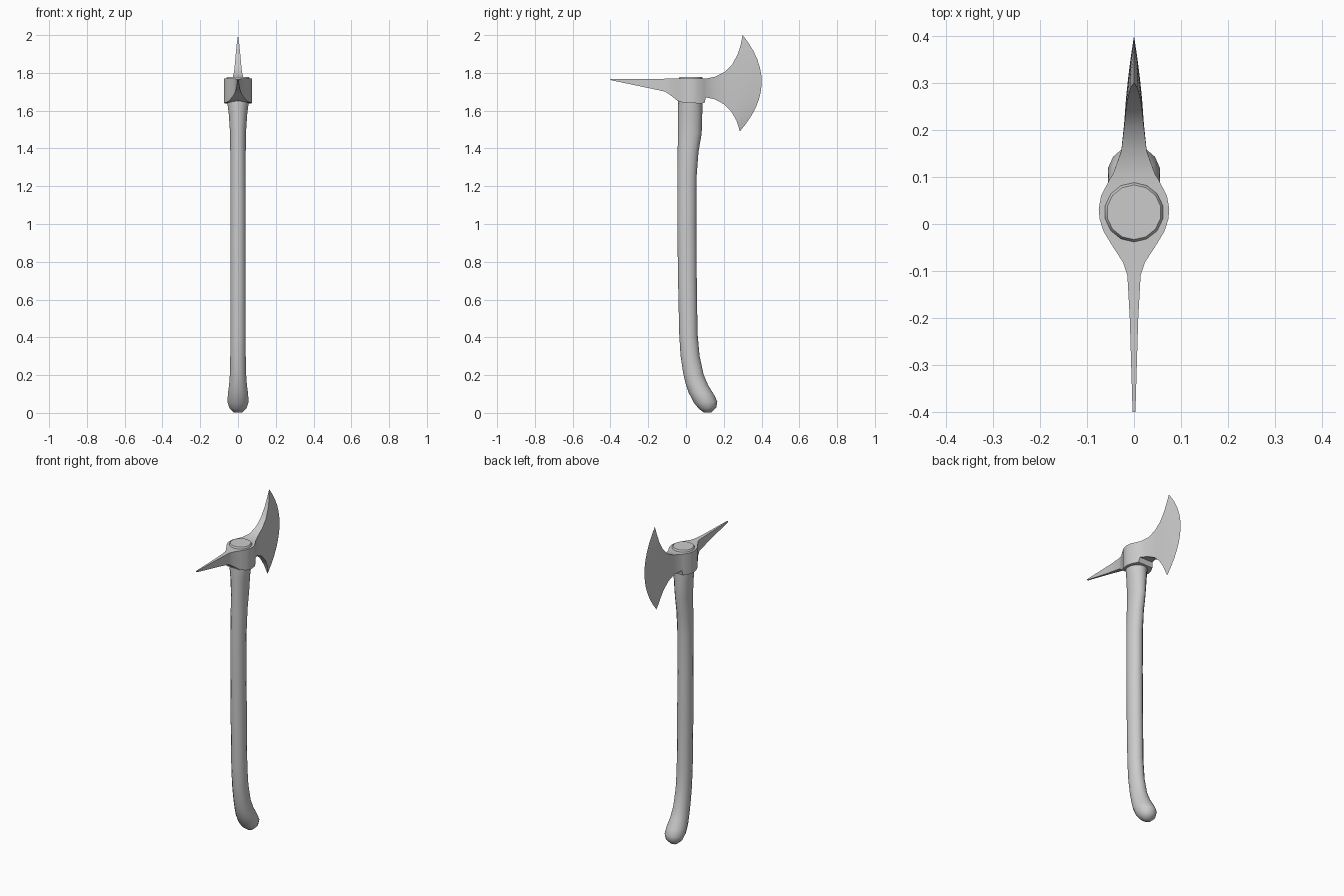
import bpy, bmesh
from math import sin, cos, pi, radians


def loft(name, rings, angle, cap_end=True):
    """Skin a list of equal-length closed rings into one smooth-shaded object."""
    bm = bmesh.new()
    rows = [[bm.verts.new(p) for p in ring] for ring in rings]
    n = len(rows[0])
    for a, b in zip(rows, rows[1:]):
        for i in range(n):
            j = (i + 1) % n
            bm.faces.new((a[i], a[j], b[j], b[i]))
    bm.faces.new(rows[0])
    if cap_end:
        bm.faces.new(rows[-1])
    bmesh.ops.remove_doubles(bm, verts=bm.verts, dist=1e-4)
    bmesh.ops.recalc_face_normals(bm, faces=bm.faces)
    mesh = bpy.data.meshes.new(name)
    bm.to_mesh(mesh)
    bm.free()
    obj = bpy.data.objects.new(name, mesh)
    bpy.context.collection.objects.link(obj)
    bpy.ops.object.select_all(action='DESELECT')
    obj.select_set(True)
    bpy.context.view_layer.objects.active = obj
    bpy.ops.object.shade_smooth_by_angle(angle=radians(angle))
    return obj


def handle_ring(yl, zl, yr, zr, rx, sides=14):
    """Ellipse spanning a back point and a front point in the side view."""
    ring = []
    for i in range(sides):
        a = 2 * pi * i / sides
        t = 0.5 + 0.5 * cos(a)
        ring.append((rx * sin(a), yl + (yr - yl) * t, zl + (zr - zl) * t))
    return ring


def head_ring(yb, zb, yt, zt, bulge, w, rows=12):
    """Slab section from a bottom point to a top point, bowed forward by bulge."""
    side = []
    for i in range(rows + 1):
        t = i / rows
        y = yb + (yt - yb) * t + bulge * (1 - (2 * t - 1) ** 2)
        side.append((w, y, zb + (zt - zb) * t))
    return side + [(-x, y, z) for x, y, z in reversed(side)]


# Wooden handle: curved knob, straight shaft, swollen neck, end showing above the head
handle = [
    (.095, .002, .135, .003, .022),
    (.068, .022, .160, .028, .046),
    (.043, .052, .166, .060, .057),
    (.015, .105, .149, .095, .055),
    (-.002, .155, .118, .145, .048),
    (-.015, .210, .094, .200, .044),
    (-.029, .305, .072, .300, .042),
    (-.036, .420, .061, .420, .042),
    (-.042, .700, .057, .700, .042),
    (-.046, 1.00, .055, 1.00, .042),
    (-.046, 1.25, .056, 1.25, .042),
    (-.044, 1.38, .066, 1.38, .042),
    (-.043, 1.48, .083, 1.48, .043),
    (-.043, 1.58, .086, 1.58, .050),
    (-.042, 1.65, .087, 1.65, .059),
    (-.038, 1.772, .088, 1.772, .063),
    (-.033, 1.779, .083, 1.779, .058),
]
loft("handle", [handle_ring(*r) for r in handle], 45)

# Metal head: rear spike, eye collar around the handle, flaring crescent blade
head = [
    (-.400, 1.762, -.400, 1.768, 0, .003),
    (-.200, 1.720, -.200, 1.768, 0, .009),
    (-.110, 1.701, -.110, 1.769, 0, .014),
    (-.082, 1.682, -.082, 1.769, 0, .023),
    (-.045, 1.652, -.045, 1.769, 0, .047),
    (-.015, 1.643, -.015, 1.769, 0, .065),
    (.010, 1.641, .010, 1.769, 0, .073),
    (.032, 1.640, .032, 1.769, 0, .075),
    (.060, 1.639, .060, 1.769, 0, .070),
    (.085, 1.639, .085, 1.769, 0, .057),
    (.098, 1.640, .098, 1.770, 0, .050),
    (.105, 1.670, .105, 1.770, 0, .045),
    (.150, 1.661, .155, 1.780, .003, .027),
    (.200, 1.635, .205, 1.805, .010, .021),
    (.240, 1.595, .245, 1.845, .025, .017),
    (.266, 1.550, .274, 1.900, .045, .012),
    (.277, 1.518, .290, 1.950, .070, .007),
    (.285, 1.490, .300, 2.000, .108, .000),
]
loft("axe_head", [head_ring(*r) for r in head], 35, cap_end=False)
